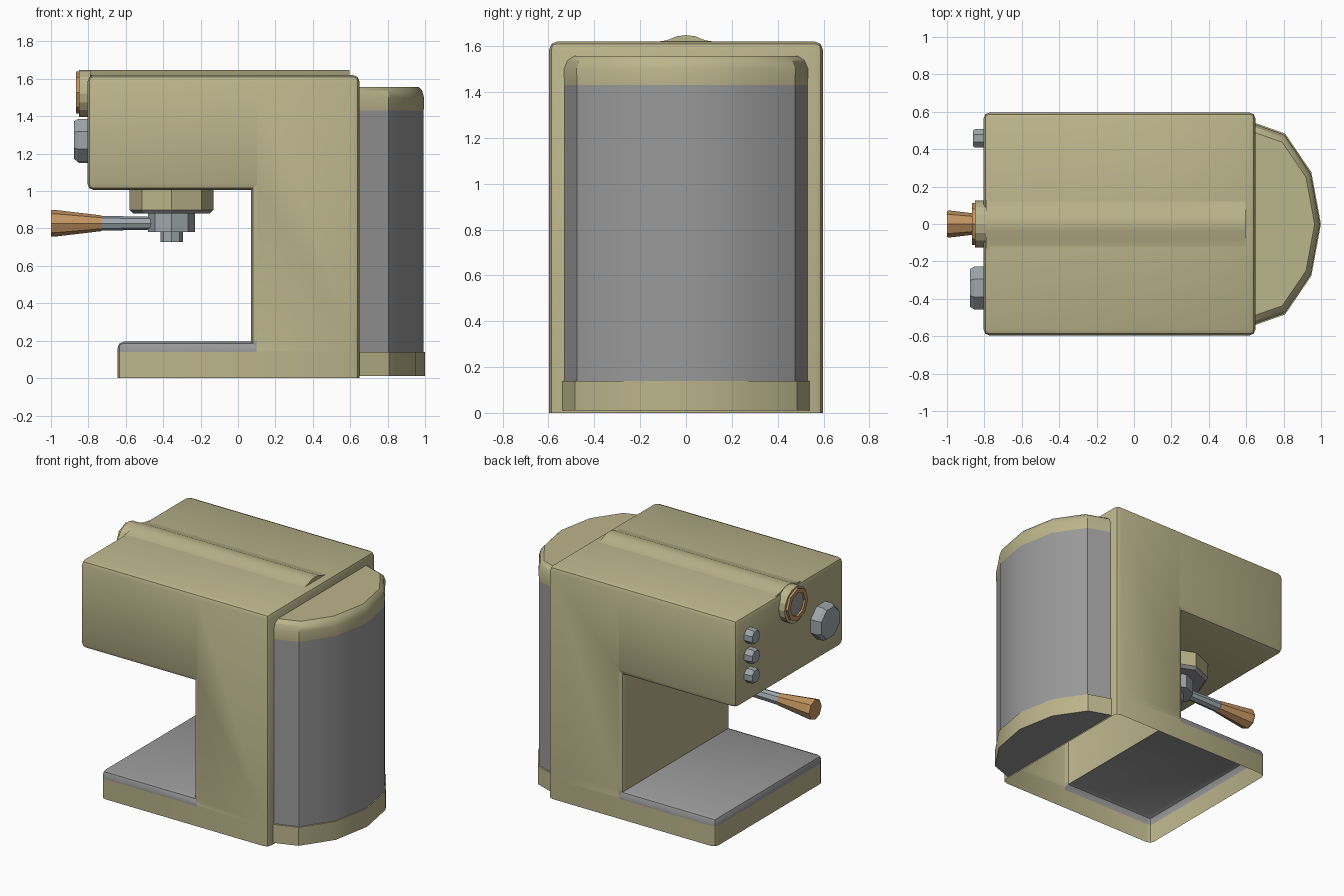
import bpy, bmesh, math
from mathutils import Matrix, Vector

if "Cube" in bpy.data.objects:
    bpy.data.objects.remove(bpy.data.objects["Cube"])


def material(name, rgb):
    m = bpy.data.materials.new(name)
    m.diffuse_color = (*rgb, 1)
    m.use_nodes = True
    m.node_tree.nodes["Principled BSDF"].inputs["Base Color"].default_value = m.diffuse_color
    return m


CREAM = material("cream", (0.50, 0.46, 0.26))
GREY = material("grey", (0.32, 0.32, 0.32))
STEEL = material("steel", (0.34, 0.39, 0.41))
COPPER = material("copper", (0.55, 0.30, 0.12))


def finish(name, bm, mats, smooth=30):
    bmesh.ops.recalc_face_normals(bm, faces=bm.faces)
    me = bpy.data.meshes.new(name)
    bm.to_mesh(me)
    bm.free()
    ob = bpy.data.objects.new(name, me)
    bpy.context.collection.objects.link(ob)
    for m in mats:
        me.materials.append(m)
    if smooth:
        bpy.ops.object.select_all(action='DESELECT')
        ob.select_set(True)
        bpy.context.view_layer.objects.active = ob
        bpy.ops.object.shade_smooth_by_angle(angle=math.radians(smooth))
    return ob


def loft(bm, rings, caps=(True, True), mat=0):
    """Bridge consecutive closed rings of points."""
    vs = [[bm.verts.new(p) for p in r] for r in rings]
    n = len(vs[0])
    for a, b in zip(vs, vs[1:]):
        for i in range(n):
            bm.faces.new((a[i], a[(i + 1) % n], b[(i + 1) % n], b[i])).material_index = mat
    for use, r in zip(caps, (vs[0], vs[-1])):
        if use:
            bm.faces.new(r).material_index = mat


def turned(name, steps, centre, axis, mat, sides=8, phase=0.0):
    """Low-poly turned part; steps are (position along axis, radius)."""
    bm = bmesh.new()
    rings = []
    for t, r in steps:
        ring = []
        for i in range(sides):
            a = phase + i * math.tau / sides
            u, v = r * math.cos(a), r * math.sin(a)
            if axis == 'z':
                ring.append((centre[0] + u, centre[1] + v, t))
            else:
                ring.append((t, centre[0] + u, centre[1] + v))
        rings.append(ring)
    loft(bm, rings)
    return finish(name, bm, [mat], 0)


# C-shaped housing, open underneath, with the grey tray top
profile = [(-0.645, 0), (0.65, 0), (0.65, 1.62), (-0.805, 1.62), (-0.805, 1.005),
           (0.07, 1.005), (0.07, 0.195), (-0.645, 0.195)]
bm = bmesh.new()
loft(bm, [[(x, y, z) for x, z in profile] for y in (-0.597, 0.597)])
bmesh.ops.recalc_face_normals(bm, faces=bm.faces)
bottom = [f for f in bm.faces if all(v.co.z < 0.001 for v in f.verts)]
bmesh.ops.delete(bm, geom=bottom, context='FACES_ONLY')
bmesh.ops.delete(bm, geom=[e for e in bm.edges if not e.link_faces], context='EDGES')
edges = [e for e in bm.edges if len(e.link_faces) == 2 and e.is_convex]
bmesh.ops.bevel(bm, geom=edges, offset=0.035, offset_type='OFFSET', segments=2,
                profile=0.5, affect='EDGES', clamp_overlap=True)
for co, no in (((0, 0, 0.14), (0, 0, 1)), ((0.1, 0, 0), (1, 0, 0))):
    bmesh.ops.bisect_plane(bm, geom=bm.verts[:] + bm.edges[:] + bm.faces[:],
                           plane_co=co, plane_no=no)
# level cut just above the tray keeps its colour off the column
bmesh.ops.bisect_plane(bm, geom=bm.verts[:] + bm.edges[:] + bm.faces[:],
                       plane_co=(0, 0, 0.197), plane_no=(0, 0, 1))
for f in bm.faces:
    zs = [v.co.z for v in f.verts]
    if min(zs) > 0.139 and max(zs) < 0.198 and max(v.co.x for v in f.verts) < 0.101:
        f.material_index = 1
finish("housing", bm, [CREAM, GREY])

# Water tank: half-round footprint with a bottom band and a rounded lid
half = [(0, 0.53), (0.155, 0.475), (0.293, 0.272)]
foot = half + [(0.343, 0)] + [(x, -y) for x, y in reversed(half)]


def tank_ring(z, s=1.0):
    return [(0.65 + x * s, y * s, z) for x, y in foot]


bm = bmesh.new()
loft(bm, [tank_ring(0.14), tank_ring(1.43)], (False, False))
finish("water_tank", bm, [GREY])
bm = bmesh.new()
loft(bm, [tank_ring(0.14, 1.0), tank_ring(0.139, 1.018), tank_ring(0.01, 1.018)],
     (False, False), 0)
bm.faces.new([bm.verts.new(p) for p in tank_ring(0.01, 1.018)]).material_index = 1
finish("tank_bottom_band", bm, [CREAM, GREY])
bm = bmesh.new()
loft(bm, [tank_ring(1.43), tank_ring(1.50, 1.005), tank_ring(1.537, 0.975),
          tank_ring(1.557, 0.92)], (False, True))
finish("tank_lid", bm, [CREAM])

# Ridge along the top, flowing into the gauge collar
side = [(0.14, 1.617), (0.085, 1.625), (0.04, 1.643)]
ridge = side + [(0, 1.648)] + [(-y, z) for y, z in reversed(side)]
ridge += [(-0.1, 1.60), (0.1, 1.60)]
bm = bmesh.new()
loft(bm, [[(x, y, z) for y, z in ridge] for x in (-0.79, 0.595)])
finish("top_ridge", bm, [CREAM], 40)
turned("gauge_collar", [(-0.72, 0.125), (-0.85, 0.125)], (0, 1.522), 'x', CREAM, 16)

# Gauge: copper ring around a recessed grey dial
turned("gauge_ring", [(-0.84, 0.112), (-0.866, 0.112), (-0.866, 0.082), (-0.852, 0.078)],
       (0, 1.527), 'x', COPPER, 8)
turned("gauge_dial", [(-0.845, 0.082), (-0.855, 0.082)], (0, 1.527), 'x', GREY, 8)

# Steam knob and three push buttons
turned("steam_knob", [(-0.79, 0.124), (-0.855, 0.124), (-0.878, 0.108)],
       (-0.342, 1.272), 'x', STEEL, 8, math.pi / 8)
for i in range(3):
    turned(f"button_{i + 1}", [(-0.79, 0.053), (-0.85, 0.053), (-0.862, 0.044)],
           (0.458, 1.20 + 0.137 * i), 'x', STEEL, 8, math.pi / 8)

# Brew group, filter holder and spout
gx = -0.355
turned("brew_group", [(1.02, 0.225), (0.90, 0.225)], (gx, 0), 'z', CREAM)
turned("brew_group_rim", [(0.90, 0.225), (0.88, 0.205)], (gx, 0), 'z', GREY)
turned("filter_holder", [(0.885, 0.125), (0.78, 0.125)], (gx, 0), 'z', STEEL)
turned("spout", [(0.785, 0.06), (0.727, 0.06)], (gx, 0), 'z', STEEL)

# Handle
turned("handle_rod", [(-0.40, 0.033), (-0.735, 0.04)], (0, 0.828), 'x', STEEL)
turned("handle_grip", [(-0.73, 0.042), (-0.985, 0.072), (-1.0, 0.070)], (0, 0.828), 'x', COPPER)
